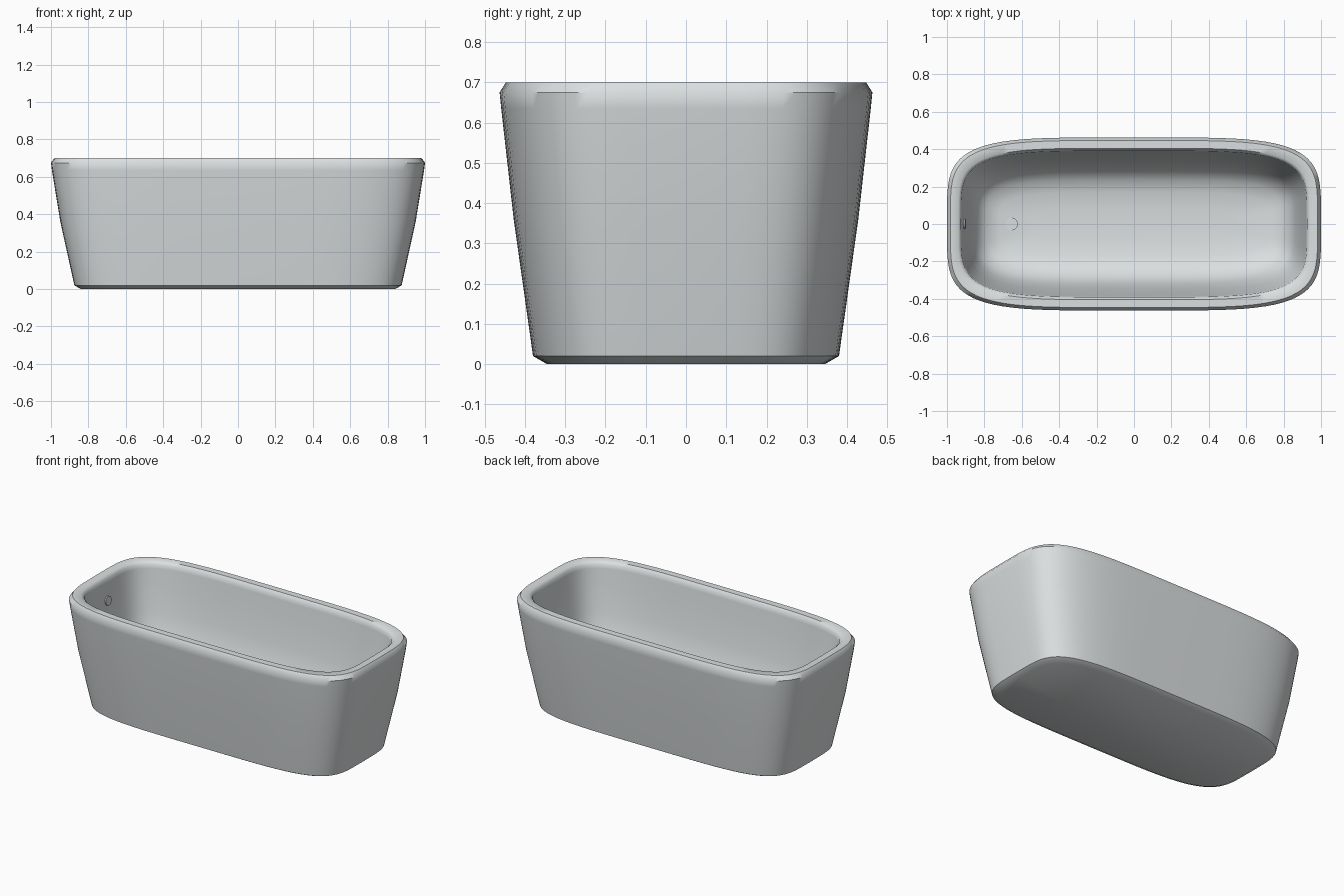
import bpy, bmesh, math
from mathutils import Matrix

if "Cube" in bpy.data.objects:
    bpy.data.objects.remove(bpy.data.objects["Cube"])

SEG = 80
white = bpy.data.materials.new("white enamel")
white.diffuse_color = (0.71, 0.74, 0.75, 1)
white.use_nodes = True
white.node_tree.nodes["Principled BSDF"].inputs["Base Color"].default_value = white.diffuse_color


def finish(bm, name, angle):
    bmesh.ops.recalc_face_normals(bm, faces=bm.faces)
    mesh = bpy.data.meshes.new(name)
    bm.to_mesh(mesh)
    bm.free()
    obj = bpy.data.objects.new(name, mesh)
    bpy.context.collection.objects.link(obj)
    mesh.materials.append(white)
    bpy.ops.object.select_all(action='DESELECT')
    obj.select_set(True)
    bpy.context.view_layer.objects.active = obj
    bpy.ops.object.shade_smooth_by_angle(angle=math.radians(angle))
    return obj


def power(v, p):
    return math.copysign(abs(v) ** p, v)


def ring(bm, a, b, z, n=4.5):
    # rounded-rectangle (superellipse) section
    verts = []
    for i in range(SEG):
        t = 2 * math.pi * i / SEG
        verts.append(bm.verts.new((a * power(math.cos(t), 2 / n),
                                   b * power(math.sin(t), 2 / n), z)))
    return verts


# Tub shell: half length, half width, height, from underside over rim to floor
sections = [
    (0.84, 0.345, 0.0), (0.875, 0.38, 0.02), (0.95, 0.428, 0.36),
    (0.995, 0.459, 0.635), (1.0, 0.463, 0.675), (0.982, 0.447, 0.70),
    (0.94, 0.405, 0.70), (0.925, 0.391, 0.685), (0.922, 0.388, 0.66),
    (0.908, 0.373, 0.55), (0.885, 0.35, 0.40), (0.86, 0.32, 0.27),
    (0.835, 0.285, 0.20), (0.79, 0.235, 0.155), (0.72, 0.17, 0.135),
    (0.55, 0.08, 0.125),
]
bm = bmesh.new()
rings = [ring(bm, *s) for s in sections]
for lo, hi in zip(rings, rings[1:]):
    for i in range(SEG):
        j = (i + 1) % SEG
        bm.faces.new((lo[i], lo[j], hi[j], hi[i]))
bm.faces.new(rings[0][::-1])
bm.faces.new(rings[-1])
finish(bm, "tub_shell", 45)


# Drain and overflow discs
def disc(name, radius, depth, matrix):
    bm = bmesh.new()
    bmesh.ops.create_cone(bm, cap_ends=True, segments=24, radius1=radius,
                          radius2=radius, depth=depth, matrix=matrix)
    finish(bm, name, 30)


disc("drain", 0.034, 0.014, Matrix.Translation((-0.655, 0, 0.132)))
disc("overflow", 0.028, 0.016,
     Matrix.Translation((-0.909, 0, 0.555)) @ Matrix.Rotation(math.radians(83), 4, 'Y'))
